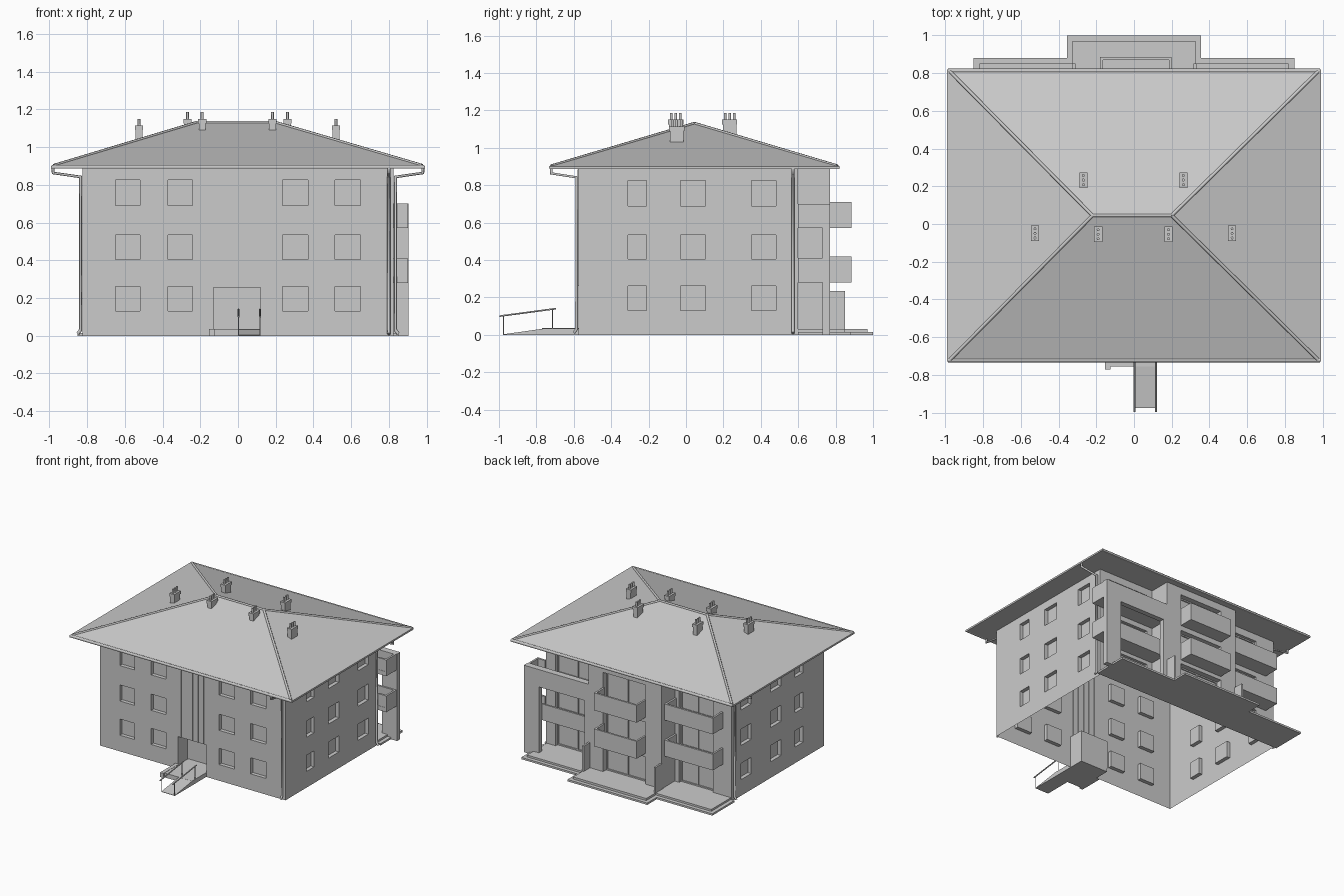
import bpy, bmesh
from mathutils import Vector

if "Cube" in bpy.data.objects:
    bpy.data.objects.remove(bpy.data.objects["Cube"])

Z = Vector((0, 0, 1))


def finish(bm, name):
    me = bpy.data.meshes.new(name)
    bm.to_mesh(me)
    bm.free()
    ob = bpy.data.objects.new(name, me)
    bpy.context.collection.objects.link(ob)
    return ob


def add_box(bm, p, q):
    lo = Vector([min(a, b) for a, b in zip(p, q)])
    hi = Vector([max(a, b) for a, b in zip(p, q)])
    r = bmesh.ops.create_cube(bm, size=1)
    for v in r['verts']:
        v.co = Vector([(lo[i] + hi[i]) / 2 + v.co[i] * (hi[i] - lo[i]) for i in range(3)])


def boxes(name, *items):
    bm = bmesh.new()
    for x0, x1, y0, y1, z0, z1 in items:
        add_box(bm, (x0, y0, z0), (x1, y1, z1))
    return finish(bm, name)


def tube(name, pts, r, res=1):
    cu = bpy.data.curves.new(name, 'CURVE')
    cu.dimensions = '3D'
    cu.bevel_depth, cu.bevel_resolution, cu.use_fill_caps = r, res, True
    sp = cu.splines.new('POLY')
    sp.points.add(len(pts) - 1)
    for p, c in zip(sp.points, pts):
        p.co = (*c, 1)
    ob = bpy.data.objects.new(name, cu)
    bpy.context.collection.objects.link(ob)


def wall(name, offset, u, a0, a1, z0, z1, holes):
    """Wall sheet with recessed openings; hole = (a0, a1, z0, z1, depth, mullions or None)."""
    u = Vector(u)
    n = u.cross(Z)
    P = lambda a, z, d=0: n * (offset - d) + u * a + Z * z
    bm = bmesh.new()
    quad = lambda *ps: bm.faces.new([bm.verts.new(p) for p in ps])
    A = sorted({a0, a1, *[v for h in holes for v in h[:2]]})
    H = sorted({z0, z1, *[v for h in holes for v in h[2:4]]})
    for al, ah in zip(A, A[1:]):
        for zl, zh in zip(H, H[1:]):
            a, z = (al + ah) / 2, (zl + zh) / 2
            if not any(h[0] < a < h[1] and h[2] < z < h[3] for h in holes):
                quad(P(al, zl), P(ah, zl), P(ah, zh), P(al, zh))
    for l, r, b, t, d, m in holes:
        if d == 0:
            continue
        c = [(l, b), (r, b), (r, t), (l, t)]
        for i in range(4):
            p, q = c[i], c[(i + 1) % 4]
            quad(P(*p), P(*p, d), P(*q, d), P(*q))
        quad(*[P(*p, d) for p in c])
        if m is None:
            continue
        w = .01
        bars = [(l, r, b, b + w), (l, r, t - w, t), (l, l + w, b, t), (r - w, r, b, t)]
        for i in range(m):
            x = l + (r - l) * (i + 1) / (m + 1)
            bars.append((x - w / 2, x + w / 2, b, t))
        for ba, bb, bc, bd in bars:
            add_box(bm, P(ba, bc, d), P(bb, bd, d - .008))
    bmesh.ops.remove_doubles(bm, verts=bm.verts, dist=1e-5)
    return finish(bm, name)


# Main walls with plain recessed windows
rows = [(.13, .26), (.405, .535), (.69, .825)]
doors = [(.03, .25), (.32, .53), (.61, .83)]
front = [(a, b, *r, .03, None) for r in rows
         for a, b in [(-.65, -.52), (-.37, -.24), (.235, .37), (.515, .65)]]
front.append((-.13, .12, .03, .257, .12, None))
wall("front_wall", .575, (1, 0, 0), -.825, .825, 0, .89, front)
side = [(-.31, -.21), (-.03, .105), (.35, .48)]
wall("right_wall", .825, (0, 1, 0), -.575, .60, 0, .89,
     [(a, b, *r, .03, None) for r in rows for a, b in side])
wall("left_wall", .825, (0, -1, 0), -.60, .575, 0, .89,
     [(-b, -a, *r, .03, None) for r in rows for a, b in side])
back = [(a, b, *d, .03, 1) for d in doors for a, b in [(-.74, -.38), (.36, .66)]]
wall("back_wall", .60, (-1, 0, 0), -.825, .825, 0, .89, back + [(-.33, .32, 0, .89, 0, 0)])

# Projecting middle bay at the back
wall("bay_front", .77, (-1, 0, 0), -.33, .32, 0, .89, [(-.20, .18, *d, .05, 1) for d in doors])
wall("bay_right", .33, (0, 1, 0), .60, .77, 0, .89, [])
wall("bay_left", .32, (0, -1, 0), -.77, -.60, 0, .89, [])

# Ribbed panel above the entrance
boxes("entrance_ribs", *[(-.125 + i * .05, -.10 + i * .05, -.579, -.57, .26, .885) for i in range(5)])

# Hip roof with flat soffit
bm = bmesh.new()
X, Y0, Y1 = .99, -.73, .82
ring = [(-X, Y0), (X, Y0), (X, Y1), (-X, Y1)]
lo = [bm.verts.new((x, y, .887)) for x, y in ring]
hi = [bm.verts.new((x, y, .901)) for x, y in ring]
A, B = (-.22, .045, 1.13), (.20, .045, 1.13)
ra, rb = bm.verts.new(A), bm.verts.new(B)
bm.faces.new(lo[::-1])
for i in range(4):
    j = (i + 1) % 4
    bm.faces.new((lo[i], lo[j], hi[j], hi[i]))
for f in [(hi[0], hi[1], rb, ra), (hi[1], hi[2], rb), (hi[2], hi[3], ra, rb), (hi[3], hi[0], ra)]:
    bm.faces.new(f)
finish(bm, "roof")

# Ridge and hip caps
tube("ridge_cap", [A, B], .009)
for (x, y), e in zip(ring, (A, B, B, A)):
    tube("hip_cap", [(x * .985, y * .985, .903), e], .009)

# Eave gutters at front and back
tube("front_gutter", [(-.985, -.722, .896), (.985, -.722, .896)], .011)
tube("back_gutter", [(-.985, .812, .896), (.985, .812, .896)], .011)

# Chimneys with three flues each
for x, y, top in [(-.268, .233, 1.15), (.262, .233, 1.15), (-.525, -.05, 1.115),
                  (.52, -.05, 1.115), (-.19, -.055, 1.15), (.183, -.055, 1.15)]:
    boxes("chimney", (x - .018, x + .018, y - .036, y + .036, top - .10, top - .02),
          (x - .022, x + .022, y - .041, y + .041, top - .025, top))
    for k in (-1, 0, 1):
        tube("flue", [(x, y + k * .024, top - .005), (x, y + k * .024, top + .035)], .008)

# Downpipes
for s in (-1, 1):
    tube("side_downpipe", [(s * .98, .572, .89), (s * .98, .572, .863), (s * .835, .572, .842),
                           (s * .835, .572, .03), (s * .85, .572, .01)], .009)
tube("front_downpipe", [(.80, -.72, .89), (.80, -.72, .863), (.80, -.585, .842),
                        (.80, -.585, .03), (.80, -.60, .01)], .009)


# Balconies: slab with a parapet on three sides
def balcony(name, x0, x1, y0, y1, z, h, slab=.035, t=.015):
    boxes(name, (x0, x1, y0, y1, z, z + slab),
          (x0, x1, y1 - t, y1, z + slab, z + h),
          (x0, x0 + t, y0, y1 - t, z + slab, z + h),
          (x1 - t, x1, y0, y1 - t, z + slab, z + h))


for z in (.28, .57):
    balcony("left_balcony", -.75, -.32, .60, .73, z, .13)
    balcony("middle_balcony", -.18, .20, .77, .885, z, .14)
    balcony("right_balcony", .33, .90, .60, .732, z, .13)
    boxes("corner_parapet", (.825, .885, .602, .617, z + .035, z + .13))

# Frame wall in front of the right balconies
boxes("balcony_frame", (.33, .365, .73, .77, 0, .56), (.77, .905, .73, .77, 0, .56),
      (.33, .905, .73, .77, .56, .70))

# Terraces and privacy screens
boxes("terrace", (-.85, .85, .60, .88, 0, .015), (-.82, .82, .60, .85, .015, .03),
      (-.355, .355, .75, 1.0, 0, .015), (-.325, .325, .75, .97, .015, .032))
boxes("terrace_screens", (-.325, -.31, .77, .85, .03, .235), (.315, .33, .77, .85, .03, .235))

# Entrance landing, kerb and ramp
boxes("landing", (-.125, .12, -.755, -.455, 0, .035), (-.155, -.125, -.77, -.575, 0, .037))
bm = bmesh.new()
sides = [[bm.verts.new((x, y, z)) for y, z in [(-.975, 0), (-.75, 0), (-.75, .035), (-.975, .003)]]
         for x in (0, .12)]
bm.faces.new(sides[0][::-1])
bm.faces.new(sides[1])
for i in range(4):
    j = (i + 1) % 4
    bm.faces.new((sides[0][i], sides[0][j], sides[1][j], sides[1][i]))
bmesh.ops.recalc_face_normals(bm, faces=bm.faces)
finish(bm, "ramp")

# Ramp handrails
for x in (.003, .117):
    tube("handrail", [(x, -.997, .10), (x, -.695, .14)], .005)
    tube("handrail_post", [(x, -.975, 0), (x, -.975, .103)], .003)
    tube("handrail_post", [(x, -.715, .03), (x, -.715, .138)], .003)
